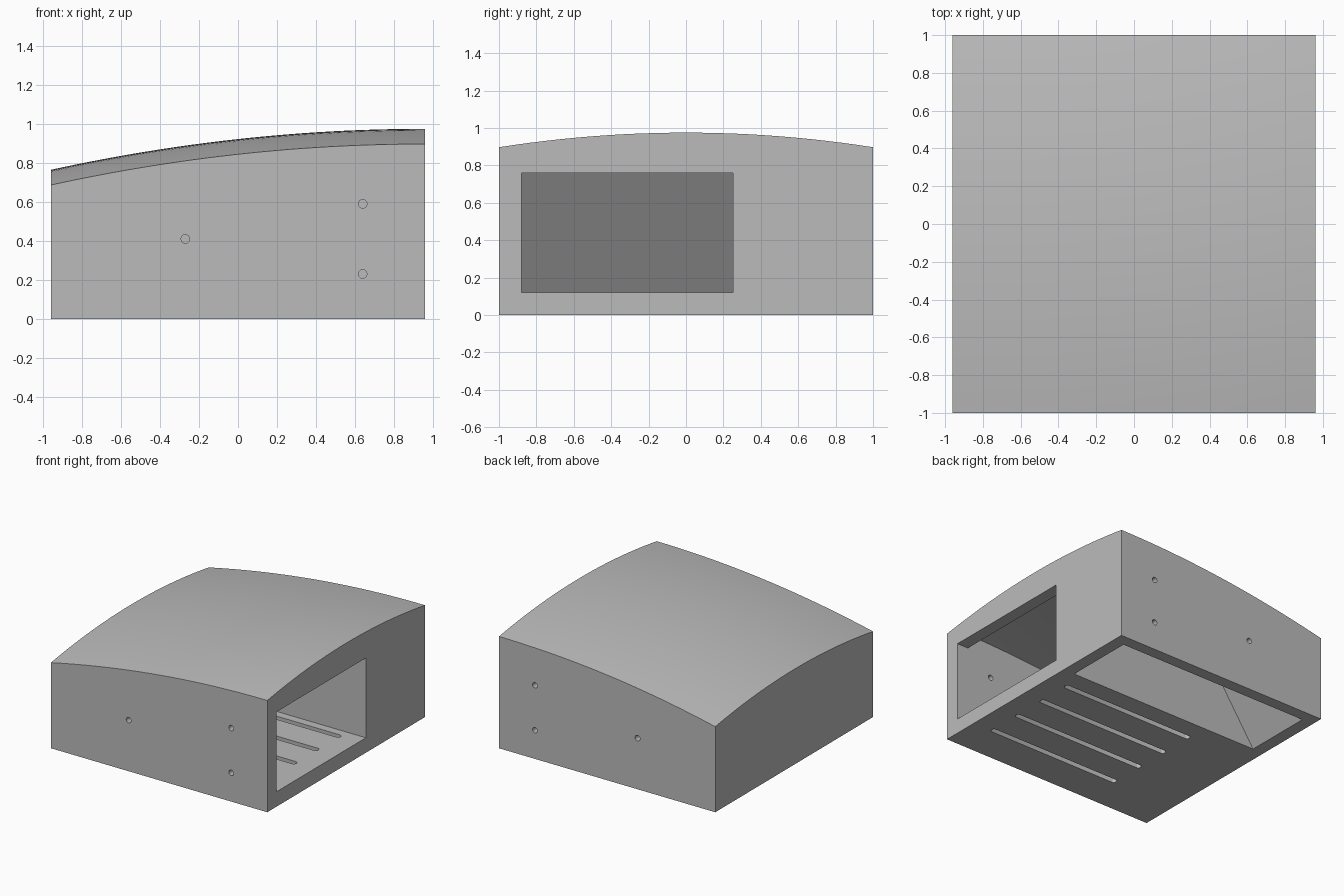
import bpy, bmesh, math
from mathutils import Matrix, Vector

old = bpy.data.objects.get("Cube")
if old:
    bpy.data.objects.remove(old, do_unlink=True)

grey = bpy.data.materials.new("plain_grey")
grey.use_nodes = True
colour = (0.5, 0.5, 0.5, 1)
grey.diffuse_color = colour
grey.node_tree.nodes["Principled BSDF"].inputs["Base Color"].default_value = colour

HALF_X, HALF_Y, INNER_X = 0.96, 1.0, 0.86


def roof(x, y):
    return 0.975 - 0.057 * (HALF_X - x) ** 2 - 0.078 * y * y


def finish(bm, name):
    bmesh.ops.recalc_face_normals(bm, faces=bm.faces)
    mesh = bpy.data.meshes.new(name)
    bm.to_mesh(mesh)
    bm.free()
    mesh.materials.append(grey)
    obj = bpy.data.objects.new(name, mesh)
    bpy.context.collection.objects.link(obj)
    return obj


def domed_block(name, x0, x1, y0, y1, z0, drop, sloped_end=False):
    """Block with flat sides whose top follows the roof curve."""
    bm = bmesh.new()
    place = Matrix.Translation(((x0 + x1) / 2, (y0 + y1) / 2, 0)) @ Matrix.Diagonal(
        ((x1 - x0) / 2, (y1 - y0) / 2, 1, 1))
    bmesh.ops.create_grid(bm, x_segments=24, y_segments=24, size=1, matrix=place)
    base = list(bm.verts)
    ext = bmesh.ops.extrude_face_region(bm, geom=list(bm.faces), use_keep_orig=True)
    for v in base:
        v.co.z = z0
    for v in ext["geom"]:
        if isinstance(v, bmesh.types.BMVert):
            v.co.z = roof(v.co.x, v.co.y) - drop
    bmesh.ops.recalc_face_normals(bm, faces=bm.faces)
    if sloped_end:
        # Leaning end wall that overhangs the cavity
        cut = bmesh.ops.bisect_plane(
            bm, geom=bm.verts[:] + bm.edges[:] + bm.faces[:],
            plane_co=Vector((-INNER_X, 0, 0)), plane_no=Vector((-1, 0, 0.68)),
            clear_outer=True)
        rim = [e for e in cut["geom_cut"] if isinstance(e, bmesh.types.BMEdge)]
        bmesh.ops.holes_fill(bm, edges=rim, sides=0)
    bmesh.ops.dissolve_limit(bm, angle_limit=0.001, verts=bm.verts, edges=bm.edges)
    return finish(bm, name)


def box(name, lo, hi):
    bm = bmesh.new()
    lo, hi = Vector(lo), Vector(hi)
    bmesh.ops.create_cube(bm, size=1, matrix=Matrix.Translation((lo + hi) / 2)
                          @ Matrix.Diagonal((*(hi - lo), 1)))
    return finish(bm, name)


def rod(name, centre, radius, length, axis="Z", stretch=0):
    """Cylinder, optionally stretched along x into a rounded slot."""
    bm = bmesh.new()
    turn = Matrix.Rotation(math.pi / 2, 4, "X") if axis == "Y" else Matrix.Identity(4)
    spin = Matrix.Rotation(math.pi / 20, 4, "Z")
    bmesh.ops.create_cone(bm, cap_ends=True, segments=20, radius1=radius,
                          radius2=radius, depth=length, matrix=turn @ spin)
    for v in bm.verts:
        v.co.x += math.copysign(stretch, v.co.x)
        v.co += Vector(centre)
    return finish(bm, name)


# Outer housing
housing = domed_block("housing", -HALF_X, HALF_X, -HALF_Y, HALF_Y, 0, 0)

# Main room, open-bottomed bay and side window
cutters = [
    domed_block("room_cutter", -INNER_X, INNER_X, -0.88, 0.25, 0.12, 0.04, True),
    domed_block("bay_cutter", -INNER_X, INNER_X, 0.34, 0.905, -0.01, 0.04, True),
    box("window_cutter", (0.7, -0.88, 0.12), (1.1, 0.25, 0.76)),
]

# Floor vent slots
for i in range(4):
    cutters.append(rod("slot_cutter", (0.2, 0.16 - 0.28 * i, 0.05), 0.023, 0.3,
                       stretch=0.575))

# Screw holes through front and back walls
for x, z in ((-0.27, 0.41), (0.64, 0.59), (0.64, 0.23)):
    for side in (-1, 1):
        cutters.append(rod("hole_cutter", (x, side, z), 0.022, 0.4, axis="Y"))

# Carve the housing
for c in cutters:
    mod = housing.modifiers.new(c.name, "BOOLEAN")
    mod.operation = "DIFFERENCE"
    mod.solver = "EXACT"
    mod.object = c
bpy.context.view_layer.update()
carved = bpy.data.meshes.new_from_object(
    housing.evaluated_get(bpy.context.evaluated_depsgraph_get()))
housing.modifiers.clear()
housing.data = carved
carved.materials.clear()
carved.materials.append(grey)
for p in carved.polygons:
    p.material_index = 0
for c in cutters:
    bpy.data.objects.remove(c, do_unlink=True)

bpy.ops.object.select_all(action="DESELECT")
housing.select_set(True)
bpy.context.view_layer.objects.active = housing
bpy.ops.object.shade_smooth_by_angle(angle=math.radians(25))
